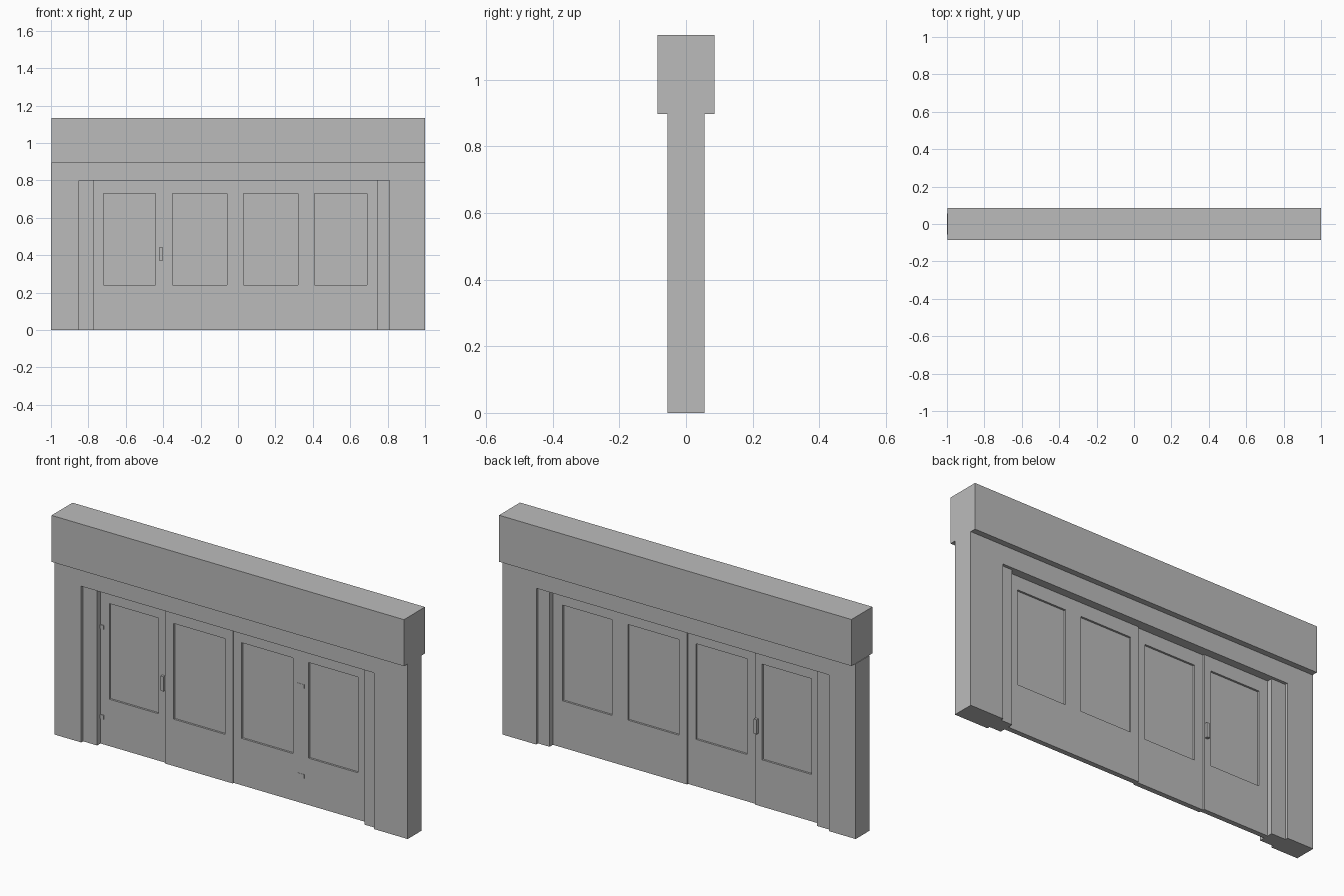
import bpy, bmesh

cube = bpy.data.objects.get("Cube")
if cube:
    bpy.data.objects.remove(cube, do_unlink=True)

grey = bpy.data.materials.new("plain_grey")
grey.use_nodes = True
colour = (0.5, 0.5, 0.5, 1)
grey.diffuse_color = colour
grey.node_tree.nodes["Principled BSDF"].inputs["Base Color"].default_value = colour


def finish(name, bm):
    mesh = bpy.data.meshes.new(name)
    bm.to_mesh(mesh)
    bm.free()
    mesh.materials.append(grey)
    obj = bpy.data.objects.new(name, mesh)
    bpy.context.collection.objects.link(obj)
    return obj


def box(name, x, y, z):
    """Box from (min, max) ranges."""
    bm = bmesh.new()
    bmesh.ops.create_cube(bm, size=1)
    for v in bm.verts:
        for i, (low, high) in enumerate((x, y, z)):
            v.co[i] = high if v.co[i] > 0 else low
    return finish(name, bm)


def slab(name, xs, zs, holes, y, thickness):
    """Upright slab with rectangular openings at the given grid cells."""
    bm = bmesh.new()
    grid = [[bm.verts.new((x, y, z)) for z in zs] for x in xs]
    for i in range(len(xs) - 1):
        for j in range(len(zs) - 1):
            if (i, j) not in holes:
                bm.faces.new((grid[i][j], grid[i + 1][j],
                              grid[i + 1][j + 1], grid[i][j + 1]))
    obj = finish(name, bm)
    solid = obj.modifiers.new("thickness", 'SOLIDIFY')
    solid.thickness = thickness
    solid.offset = 0
    return obj


# Wall with the doorway, and the deeper header above it
slab("wall", [-1, -0.85, 0.81, 1], [0, 0.8, 0.897], {(1, 0)}, 0, 0.11)
box("header", (-0.997, 1), (-0.085, 0.085), (0.897, 1.135))

# Side jambs, set slightly back from the wall faces
for name, x in (("right_jamb", (-0.85, -0.77)), ("left_jamb", (0.745, 0.81))):
    box(name, x, (-0.04, 0.04), (0, 0.8))

# Door leaves, the middle one staggered forward
door_z = [0, 0.24, 0.73, 0.8]
leaves = {
    "right_door": ([-0.77, -0.72, -0.44, -0.4], 0),
    "middle_door": ([-0.4, -0.35, -0.06, -0.015], -0.008),
    "left_door": ([-0.015, 0.03, 0.32, 0.41, 0.69, 0.745], 0),
}
for name, (xs, y) in leaves.items():
    windows = range(1, len(xs) - 1, 2)
    slab(name, xs, door_z, {(i, 1) for i in windows}, y, 0.026)
    for i in windows:
        box(name + "_pane", (xs[i], xs[i + 1]), (y - 0.003, y + 0.003), door_z[1:3])

# Pull handle on both sides
box("handle", (-0.42, -0.403), (-0.028, 0.028), (0.37, 0.445))

# Small hinge plates on the front
for z in (0.13, 0.59):
    box("right_hinge", (-0.77, -0.75), (-0.016, -0.01), (z, z + 0.02))
    box("left_hinge", (0.345, 0.385), (-0.0145, -0.01), (z, z + 0.02))
